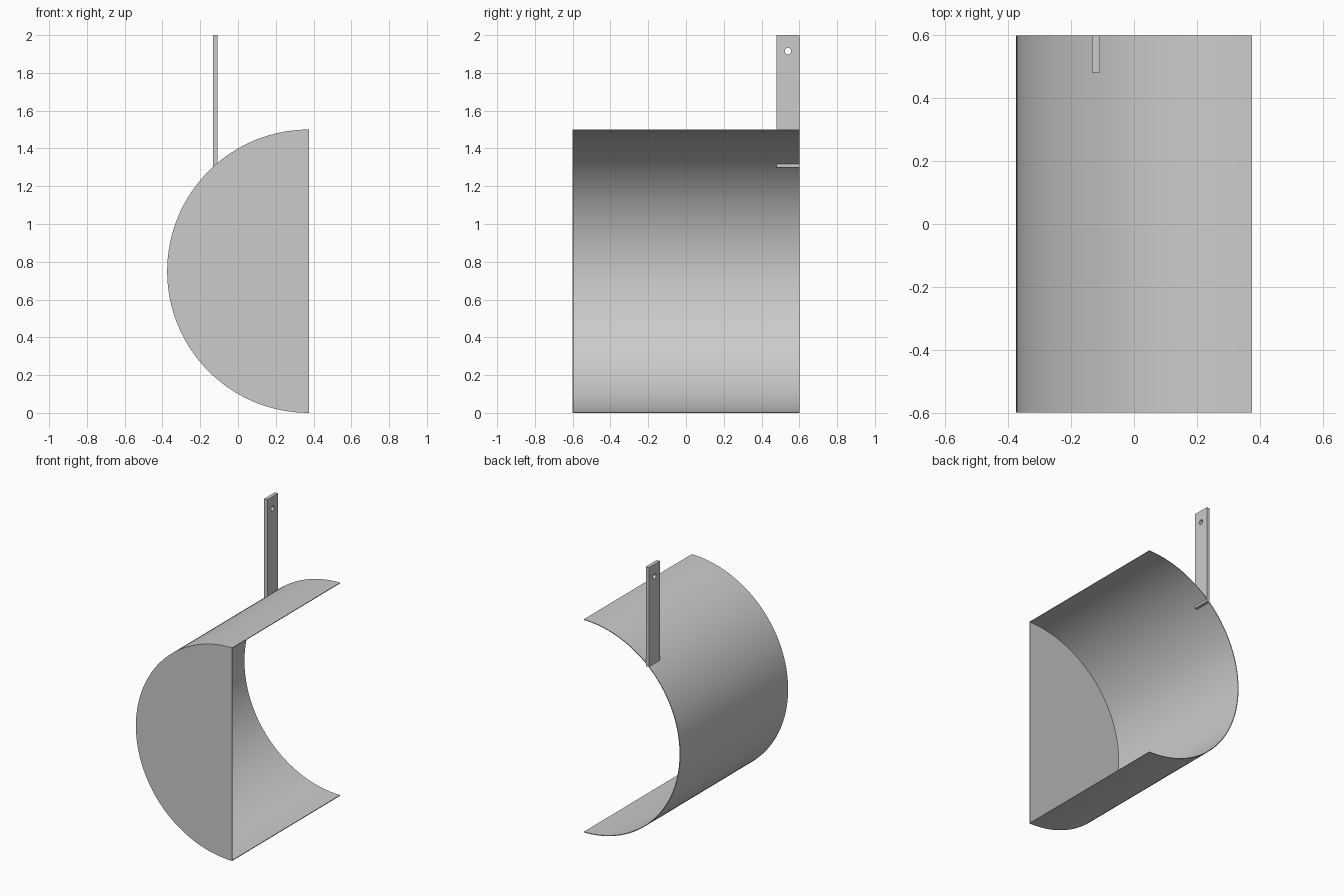
import bpy, bmesh, math
from mathutils import Vector

cube = bpy.data.objects.get("Cube")
if cube:
    bpy.data.objects.remove(cube, do_unlink=True)

RADIUS, THICK, HALF_LEN = 0.75, 0.005, 0.6
OPEN_X, MID_Z = 0.375, 0.75
SEGMENTS = 64

grey = bpy.data.materials.new("plain grey")
grey.use_nodes = True
grey.diffuse_color = (0.6, 0.6, 0.6, 1)
grey.node_tree.nodes["Principled BSDF"].inputs["Base Color"].default_value = (0.6, 0.6, 0.6, 1)


def half_circle(radius, y):
    """Points of the half circle bulging towards -x, from top to bottom."""
    angles = [math.pi / 2 + math.pi * i / SEGMENTS for i in range(SEGMENTS + 1)]
    return [Vector((OPEN_X + radius * math.cos(a), y, MID_Z + radius * math.sin(a)))
            for a in angles]


def finish(name, bm, faces, offset):
    """Extrude the flat faces into a solid and add it to the scene."""
    result = bmesh.ops.extrude_face_region(bm, geom=faces, use_keep_orig=True)
    moved = [g for g in result["geom"] if isinstance(g, bmesh.types.BMVert)]
    bmesh.ops.translate(bm, verts=moved, vec=offset)
    bmesh.ops.recalc_face_normals(bm, faces=bm.faces[:])
    mesh = bpy.data.meshes.new(name)
    bm.to_mesh(mesh)
    bm.free()
    mesh.materials.append(grey)
    obj = bpy.data.objects.new(name, mesh)
    bpy.context.collection.objects.link(obj)
    bpy.ops.object.select_all(action="DESELECT")
    obj.select_set(True)
    bpy.context.view_layer.objects.active = obj
    bpy.ops.object.shade_smooth_by_angle(angle=math.radians(30))
    return obj


# Thin curved shell, open along +x and at the back
bm = bmesh.new()
outer = [bm.verts.new(p) for p in half_circle(RADIUS, -HALF_LEN)]
inner = [bm.verts.new(p) for p in half_circle(RADIUS - THICK, -HALF_LEN)]
ring = [bm.faces.new((outer[i], outer[i + 1], inner[i + 1], inner[i]))
        for i in range(SEGMENTS)]
finish("curved_shell", bm, ring, (0, 2 * HALF_LEN, 0))

# Flat half-disc closing the front, set inside the shell
bm = bmesh.new()
disc = bm.faces.new([bm.verts.new(p) for p in half_circle(RADIUS - THICK, -HALF_LEN)])
finish("front_panel", bm, [disc], (0, THICK, 0))

# Upright hanging strip at the back, with a round screw hole
STRIP_X, STRIP_WIDTH = -0.133, 0.025
bm = bmesh.new()
rectangle = [(0.48, 1.3), (0.6, 1.3), (0.6, 2), (0.48, 2)]
hole = [(0.54 + 0.017 * math.cos(math.tau * i / 24),
         1.915 + 0.017 * math.sin(math.tau * i / 24)) for i in range(24)]
edges = []
for loop in (rectangle, hole):
    verts = [bm.verts.new((STRIP_X, y, z)) for y, z in loop]
    edges += [bm.edges.new((v, verts[i - 1])) for i, v in enumerate(verts)]
bmesh.ops.triangle_fill(bm, edges=edges, use_beauty=True, normal=(1, 0, 0))
finish("hanging_strip", bm, bm.faces[:], (STRIP_WIDTH, 0, 0))
